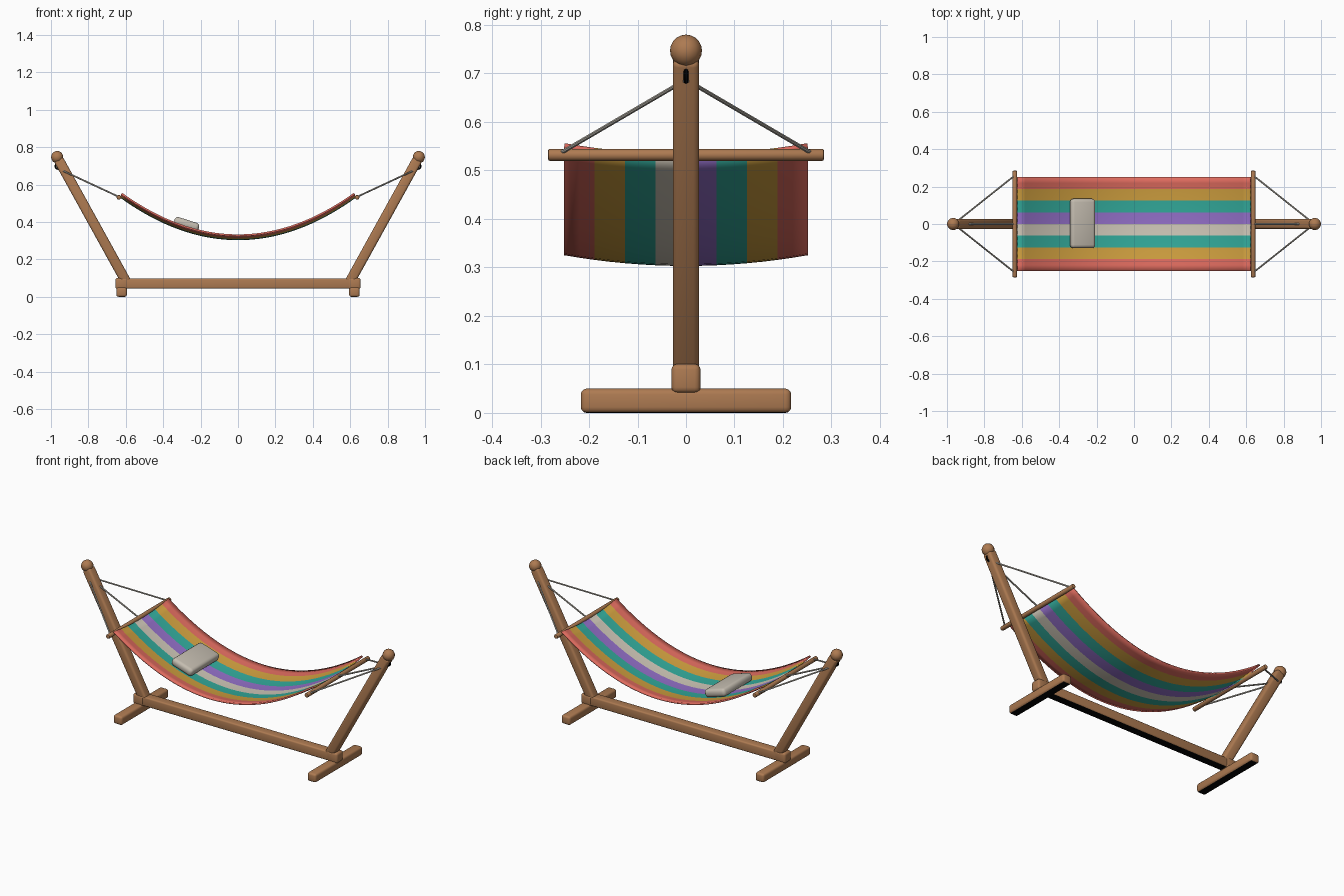
import bpy, bmesh, math
from mathutils import Vector, Matrix

cube = bpy.data.objects.get("Cube")
if cube:
    bpy.data.objects.remove(cube, do_unlink=True)


def material(name, r, g, b):
    lin = [c / 12.92 if c < 0.04 else ((c + 0.055) / 1.055) ** 2.4 for c in (r, g, b)]
    m = bpy.data.materials.new(name)
    m.use_nodes = True
    m.diffuse_color = (*lin, 1)
    m.node_tree.nodes["Principled BSDF"].inputs["Base Color"].default_value = (*lin, 1)
    return m


WOOD = material("wood", 0.68, 0.48, 0.32)
BLACK = material("black", 0.01, 0.01, 0.01)
ROPE = material("rope_grey", 0.74, 0.72, 0.68)
PILLOW = material("pillow_grey", 0.77, 0.74, 0.69)
RED = material("coral_red", 0.87, 0.42, 0.37)
GOLD = material("gold", 0.82, 0.63, 0.25)
TEAL = material("teal", 0.20, 0.67, 0.61)
PURPLE = material("purple", 0.58, 0.44, 0.79)
CREAM = material("cream", 0.82, 0.79, 0.73)


def finish(name, bm, mats, smooth=True):
    bmesh.ops.recalc_face_normals(bm, faces=bm.faces)
    me = bpy.data.meshes.new(name)
    bm.to_mesh(me)
    bm.free()
    for m in mats:
        me.materials.append(m)
    ob = bpy.data.objects.new(name, me)
    bpy.context.collection.objects.link(ob)
    if smooth:
        bpy.ops.object.select_all(action='DESELECT')
        ob.select_set(True)
        bpy.context.view_layer.objects.active = ob
        bpy.ops.object.shade_smooth_by_angle(angle=math.radians(40))
    return ob


def box(name, center, size, bevel, mats, rot=None, black_base=False):
    """Rounded box; optionally with a black underside."""
    bm = bmesh.new()
    bmesh.ops.create_cube(bm, size=1, matrix=Matrix.Diagonal((*size, 1)))
    bmesh.ops.bevel(bm, geom=bm.edges[:], offset=bevel, segments=3,
                    profile=0.5, affect='EDGES')
    bm.normal_update()
    if black_base:
        for f in bm.faces:
            f.material_index = int(f.normal.z < -0.8)
    bm.transform(Matrix.Translation(center) @ (rot or Matrix()))
    return finish(name, bm, mats)


def rod(name, a, b, radius, mat, sides=10, bevel=0):
    """Round bar between two points."""
    a, b = Vector(a), Vector(b)
    d = b - a
    bm = bmesh.new()
    bmesh.ops.create_cone(bm, cap_ends=True, segments=sides, radius1=radius,
                          radius2=radius, depth=d.length)
    if bevel:
        rim = [e for e in bm.edges if abs(e.verts[0].co.z - e.verts[1].co.z) < 1e-5]
        bmesh.ops.bevel(bm, geom=rim, offset=bevel, segments=2, profile=0.5, affect='EDGES')
    turn = d.to_track_quat('Z', 'Y').to_matrix().to_4x4()
    bm.transform(Matrix.Translation((a + b) / 2) @ turn)
    return finish(name, bm, [mat])


def ring(name, center, major, minor, mat):
    """Upright ring in the xz plane."""
    bm = bmesh.new()
    n, k = 16, 8
    grid = []
    for i in range(n):
        t = math.tau * i / n
        row = []
        for j in range(k):
            p = math.tau * j / k
            r = major + minor * math.cos(p)
            row.append(bm.verts.new(Vector(center) + Vector(
                (r * math.cos(t), minor * math.sin(p), r * math.sin(t)))))
        grid.append(row)
    for i in range(n):
        for j in range(k):
            i2, j2 = (i + 1) % n, (j + 1) % k
            bm.faces.new((grid[i][j], grid[i2][j], grid[i2][j2], grid[i][j2]))
    return finish(name, bm, [mat])


# Stand: long beam, then both ends
box("base_beam", (0, 0, 0.071), (1.26, 0.054, 0.054), 0.008, [WOOD, BLACK], black_base=True)
for s, side in ((1, "left"), (-1, "right")):
    box(side + "_beam_block", (s * 0.622, 0, 0.071), (0.068, 0.06, 0.06), 0.012, [WOOD])
    box(side + "_foot", (s * 0.622, 0, 0.025), (0.056, 0.434, 0.05), 0.012,
        [WOOD, BLACK], black_base=True)

    # Leaning post with ball cap
    low, high = Vector((s * 0.595, 0, 0.075)), Vector((s * 0.96, 0, 0.735))
    d = high - low
    lean = Matrix.Rotation(math.atan2(d.x, d.z), 4, 'Y')
    box(side + "_post", (low + high) / 2, (0.054, 0.054, d.length), 0.012, [WOOD], lean)
    bm = bmesh.new()
    bmesh.ops.create_uvsphere(bm, u_segments=14, v_segments=10, radius=0.033)
    bm.transform(Matrix.Translation((s * 0.967, 0, 0.747)))
    finish(side + "_post_ball", bm, [WOOD])

    # Hook, ropes and spreader bar
    ring(side + "_hook_ring", (s * 0.962, 0, 0.698), 0.014, 0.005, BLACK)
    rod(side + "_spreader_bar", (s * 0.637, -0.285, 0.532), (s * 0.637, 0.285, 0.532),
        0.0125, WOOD, 12, 0.005)
    for y, place in ((-0.26, "front"), (0, "middle"), (0.26, "back")):
        rod(f"{side}_{place}_rope", (s * 0.637, y, 0.535), (s * 0.964, 0, 0.687), 0.0045, ROPE, 8)

# Striped sling: sagging sheet, one material per stripe
STRIPES = [RED, GOLD, TEAL, CREAM, PURPLE, TEAL, GOLD, RED]
LENGTH, WIDTH = 0.62, 0.25


def sling_z(x, y):
    return 0.312 + 0.222 * (x / LENGTH) ** 2 + 0.022 * (y / WIDTH) ** 2


bm = bmesh.new()
bmesh.ops.create_grid(bm, x_segments=32, y_segments=16, size=1)
for f in bm.faces:
    f.material_index = min(7, int((f.calc_center_median().y + 1) * 4))
for v in bm.verts:
    x, y = v.co.x * LENGTH, v.co.y * WIDTH
    v.co = (x, y, sling_z(x, y))
sling = finish("sling", bm, STRIPES)
solid = sling.modifiers.new("thickness", 'SOLIDIFY')
solid.thickness = 0.009
solid.offset = -1

# Pillow lying along the slope
px = -0.275
tilt = math.atan(2 * 0.222 * px / LENGTH ** 2)
box("pillow", (px, 0.003, sling_z(px, 0) + 0.033), (0.138, 0.264, 0.046), 0.018,
    [PILLOW], Matrix.Rotation(-tilt, 4, 'Y'))
